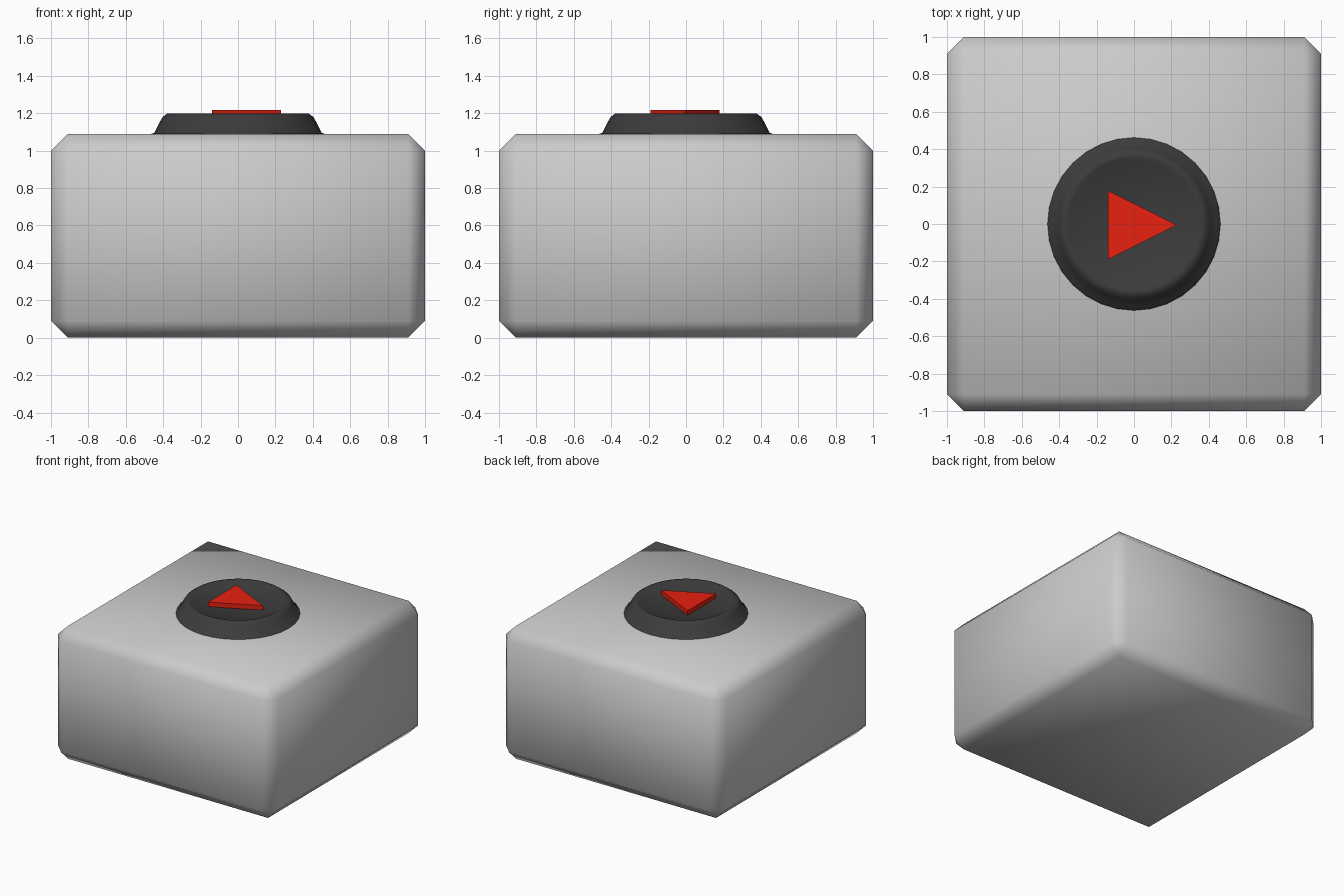
import bpy, bmesh, math
from mathutils import Matrix

if "Cube" in bpy.data.objects:
    bpy.data.objects.remove(bpy.data.objects["Cube"])


def finish(name, bm, smooth=True, color=None):
    bmesh.ops.recalc_face_normals(bm, faces=bm.faces)
    mesh = bpy.data.meshes.new(name)
    bm.to_mesh(mesh)
    bm.free()
    for p in mesh.polygons:
        p.use_smooth = smooth
    ob = bpy.data.objects.new(name, mesh)
    bpy.context.collection.objects.link(ob)
    if color:
        mat = bpy.data.materials.new(name + "_paint")
        mat.diffuse_color = (*color, 1)
        mat.use_nodes = True
        mat.node_tree.nodes["Principled BSDF"].inputs["Base Color"].default_value = mat.diffuse_color
        mesh.materials.append(mat)
    return ob


# Chamfered housing, smooth shaded across the chamfers
bm = bmesh.new()
bmesh.ops.create_cube(bm, size=1, matrix=Matrix.Translation((0, 0, 0.545)) @ Matrix.Diagonal((2, 2, 1.09, 1)))
bmesh.ops.bevel(bm, geom=bm.edges[:], offset=0.09, segments=1, affect='EDGES')
finish("housing", bm)

# Round button with a shallow dished top, lathed from a profile
profile = [(0.465, 1.07), (0.462, 1.091), (0.448, 1.095), (0.405, 1.178),
           (0.378, 1.199), (0.355, 1.199), (0.325, 1.182), (0, 1.178)]
bm = bmesh.new()
verts = [bm.verts.new((r, 0, z)) for r, z in profile]
edges = [bm.edges.new(pair) for pair in zip(verts, verts[1:])]
bmesh.ops.spin(bm, geom=verts + edges, axis=(0, 0, 1), cent=(0, 0, 0),
               angle=2 * math.pi, steps=32, use_duplicate=False)
bmesh.ops.remove_doubles(bm, verts=bm.verts[:], dist=0.0005)
finish("button", bm, color=(0.045, 0.045, 0.045))

# Raised triangular marker
bm = bmesh.new()
tri = bm.faces.new([bm.verts.new(p) for p in
                    ((-0.14, -0.19, 1.17), (0.23, -0.005, 1.17), (-0.14, 0.18, 1.17))])
top = bmesh.ops.extrude_face_region(bm, geom=[tri])["geom"]
bmesh.ops.translate(bm, vec=(0, 0, 0.047),
                    verts=[g for g in top if isinstance(g, bmesh.types.BMVert)])
finish("triangle_marker", bm, smooth=False, color=(0.8, 0.015, 0.005))
